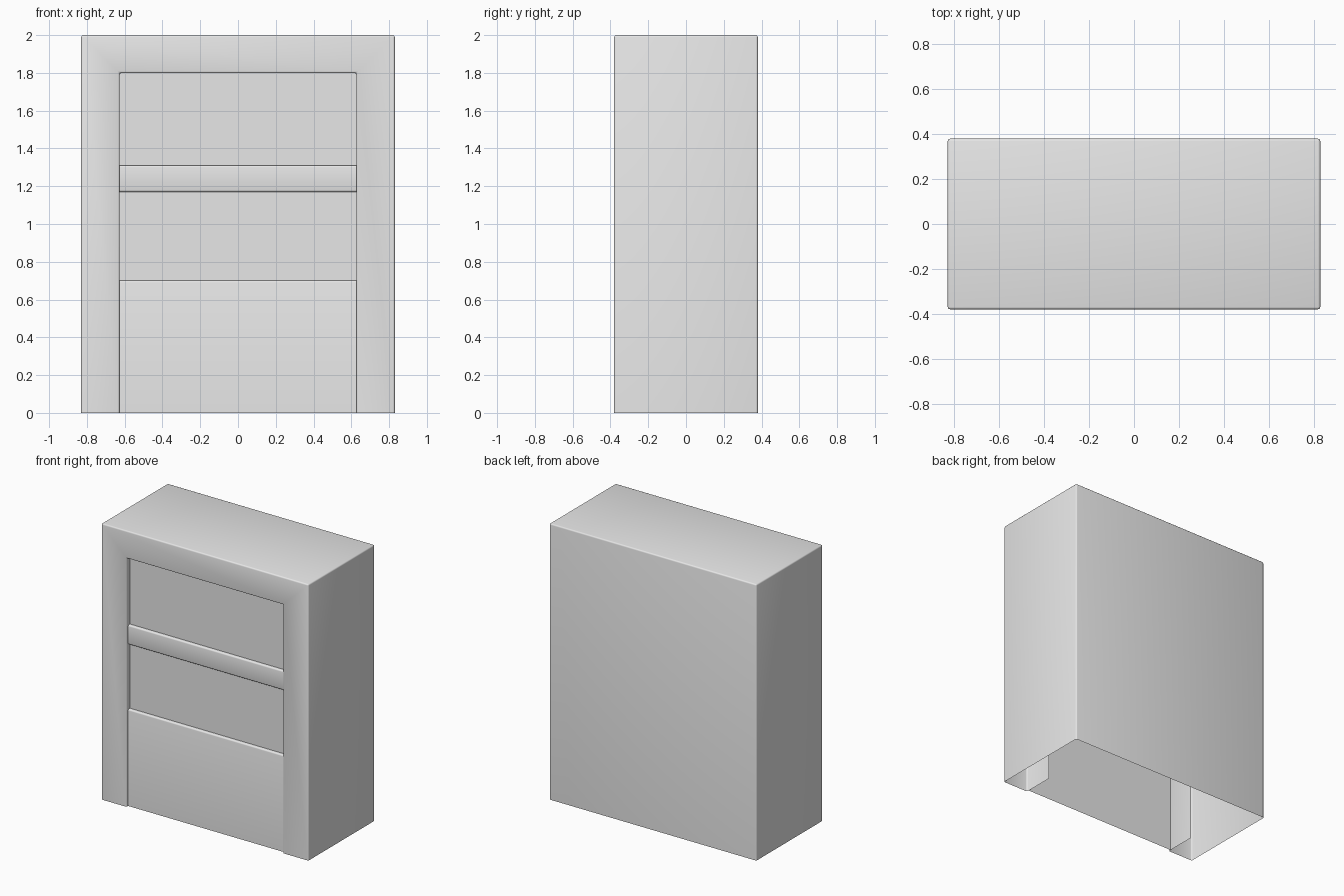
import bpy, bmesh, math

if "Cube" in bpy.data.objects:
    bpy.data.objects.remove(bpy.data.objects["Cube"])

W, D, H = 0.83, 0.38, 2.0        # half width, half depth, height
OW, OH = 0.627, 1.80             # opening half width, height
RETURN_Y = -0.15                 # how far the opening walls run inward

grey = bpy.data.materials.new("light grey")
grey.diffuse_color = (0.8, 0.8, 0.8, 1)
grey.use_nodes = True
grey.node_tree.nodes["Principled BSDF"].inputs["Base Color"].default_value = grey.diffuse_color


def finish(bm, name):
    me = bpy.data.meshes.new(name)
    bm.to_mesh(me)
    bm.free()
    me.materials.append(grey)
    ob = bpy.data.objects.new(name, me)
    bpy.context.collection.objects.link(ob)
    bpy.ops.object.select_all(action='DESELECT')
    ob.select_set(True)
    bpy.context.view_layer.objects.active = ob
    bpy.ops.object.shade_smooth_by_angle(angle=math.radians(40))
    return ob


# Cabinet shell: upside-down U front, closed back and top, open underneath
bm = bmesh.new()
outer = [(-W, 0), (-W, H), (W, H), (W, 0)]
inner = [(-OW, 0), (-OW, OH), (OW, OH), (OW, 0)]


def ring(points, y):
    return [bm.verts.new((x, y, z)) for x, z in points]


of, ob_ = ring(outer, -D), ring(outer, D)
nf, nb = ring(inner, -D), ring(inner, RETURN_Y)
for i in range(3):
    bm.faces.new((of[i], of[i + 1], ob_[i + 1], ob_[i]))
    bm.faces.new((nf[i], nb[i], nb[i + 1], nf[i + 1]))
    bm.faces.new((of[i], nf[i], nf[i + 1], of[i + 1]))
bm.faces.new(ob_)
bmesh.ops.recalc_face_normals(bm, faces=bm.faces[:])
bmesh.ops.dissolve_edges(bm, edges=[bm.edges.get((of[i], nf[i])) for i in (1, 2)])
# Soften every sharp edge between two faces
sharp = [e for e in bm.edges if len(e.link_faces) == 2
         and e.calc_face_angle() > math.radians(60)]
bmesh.ops.bevel(bm, geom=sharp, offset=0.01, segments=3, profile=0.5,
                affect='EDGES', clamp_overlap=True)
finish(bm, "cabinet_shell")


# Front infill: stepped profile (depth, height) swept across the opening
FRONT, BACK = -D + 0.018, -D + 0.04
profile = [(FRONT, 0), (FRONT, 0.70), (BACK, 0.70), (BACK, 1.17),
           (FRONT, 1.17), (FRONT, 1.31), (BACK, 1.31), (BACK, OH)]
bm = bmesh.new()
left = [bm.verts.new((-OW, y, z)) for y, z in profile]
right = [bm.verts.new((OW, y, z)) for y, z in profile]
for i in range(len(profile) - 1):
    bm.faces.new((left[i], right[i], right[i + 1], left[i + 1]))
ridges = [bm.edges.get((left[i], right[i])) for i in (1, 4, 5)]
bmesh.ops.bevel(bm, geom=ridges, offset=0.01, segments=3, profile=0.5,
                affect='EDGES', clamp_overlap=True)
finish(bm, "front_panel")
